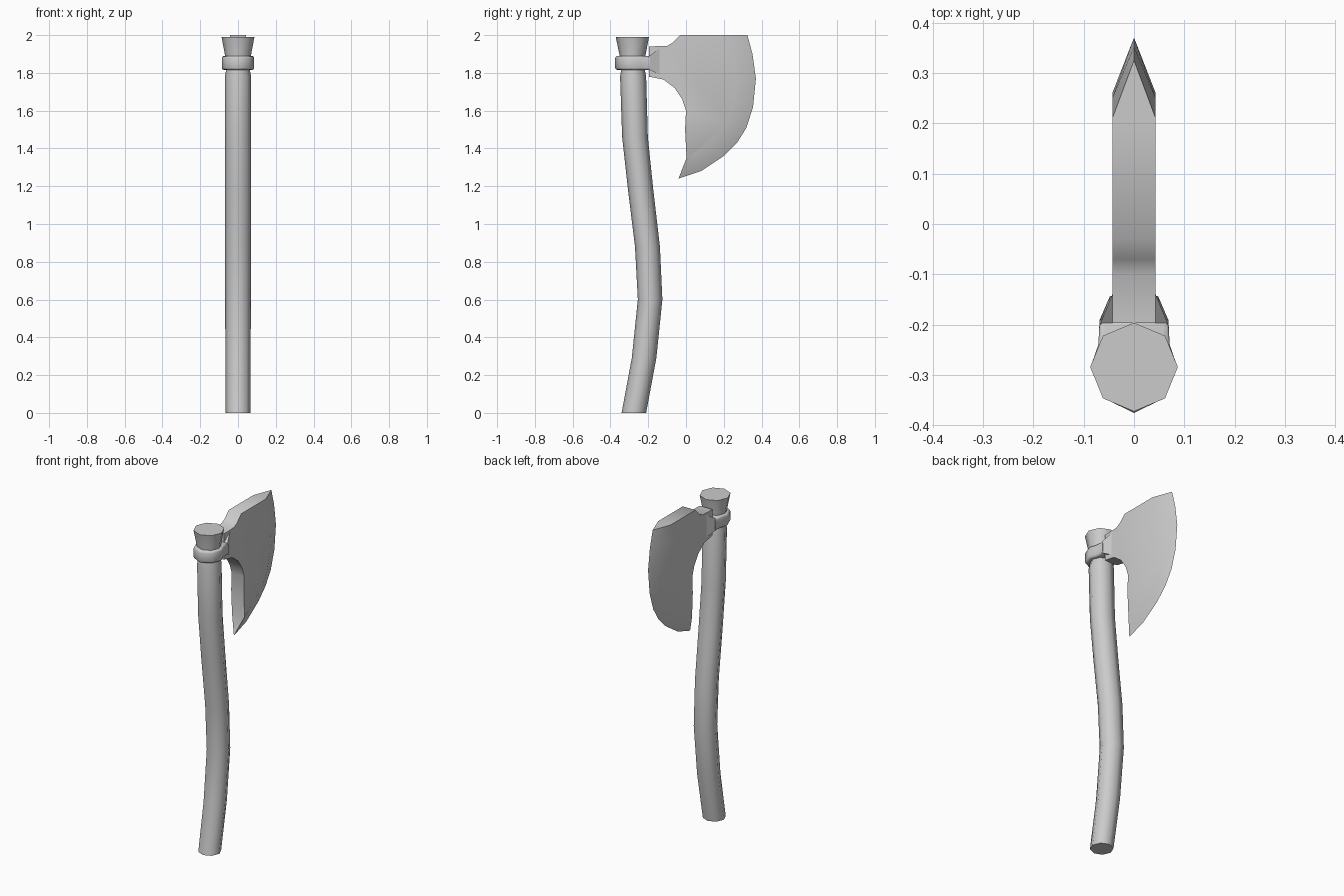
import bpy, bmesh, math

cube = bpy.data.objects.get("Cube")
if cube:
    bpy.data.objects.remove(cube, do_unlink=True)

GREY = (0.6, 0.6, 0.6, 1)
grey = bpy.data.materials.new("plain_grey")
grey.use_nodes = True
grey.diffuse_color = GREY
grey.node_tree.nodes["Principled BSDF"].inputs["Base Color"].default_value = GREY


def finish(name, bm, angle):
    bmesh.ops.recalc_face_normals(bm, faces=bm.faces)
    mesh = bpy.data.meshes.new(name)
    bm.to_mesh(mesh)
    bm.free()
    mesh.materials.append(grey)
    obj = bpy.data.objects.new(name, mesh)
    bpy.context.collection.objects.link(obj)
    bpy.ops.object.select_all(action='DESELECT')
    obj.select_set(True)
    bpy.context.view_layer.objects.active = obj
    bpy.ops.object.shade_smooth_by_angle(angle=math.radians(angle))
    return obj


def octagon_loft(name, rings):
    """Skin eight-sided rings given as (y, z, x radius, y radius)."""
    bm = bmesh.new()
    loops = []
    for y, z, rx, ry in rings:
        turns = [math.tau * i / 8 for i in range(8)]
        loops.append([bm.verts.new((rx * math.cos(a), y + ry * math.sin(a), z)) for a in turns])
    for low, high in zip(loops, loops[1:]):
        for i in range(8):
            j = (i + 1) % 8
            bm.faces.new((low[i], low[j], high[j], high[i]))
    bm.faces.new(loops[0])
    bm.faces.new(loops[-1])
    return finish(name, bm, 50)


# Curved wooden shaft
octagon_loft("handle", [
    (-0.276, 0, 0.065, 0.065), (-0.222, 0.29, 0.067, 0.065),
    (-0.19, 0.6, 0.068, 0.065), (-0.204, 0.88, 0.069, 0.066),
    (-0.24, 1.18, 0.07, 0.067), (-0.27, 1.46, 0.07, 0.068),
    (-0.28, 1.78, 0.07, 0.069), (-0.281, 1.83, 0.06, 0.06)])

# Flared end above the collar
octagon_loft("handle_knob", [
    (-0.283, 1.87, 0.068, 0.068), (-0.283, 1.9, 0.07, 0.07),
    (-0.284, 1.99, 0.087, 0.088)])

# Collar wrapped around the shaft, narrowing into the blade neck
half = [(0, -0.375), (0.062, -0.345), (0.086, -0.283), (0.071, -0.24), (0.068, -0.19)]
outline = half + [(-x, y) for x, y in half[:0:-1]]
bm = bmesh.new()
base = bm.faces.new([bm.verts.new((x, y, 1.815)) for x, y in outline])
top = bmesh.ops.extrude_face_region(bm, geom=[base])["geom"]
bmesh.ops.translate(bm, vec=(0, 0, 0.075), verts=[v for v in top if isinstance(v, bmesh.types.BMVert)])
rims = [e for e in bm.edges if abs(e.verts[0].co.z - e.verts[1].co.z) < 0.001]
bmesh.ops.bevel(bm, geom=rims, offset=0.012, segments=2, profile=0.5, affect='EDGES')
finish("collar", bm, 50)

# Tapered cheeks joining collar and blade
bm = bmesh.new()
ends = []
for y, x, low, high in [(-0.2, 0.068, 1.82, 1.885), (-0.14, 0.043, 1.79, 1.93)]:
    ends.append([bm.verts.new(p) for p in [(-x, y, low), (x, y, low), (x, y, high), (-x, y, high)]])
for i in range(4):
    j = (i + 1) % 4
    bm.faces.new((ends[0][i], ends[0][j], ends[1][j], ends[1][i]))
for end in ends:
    bm.faces.new(end)
finish("neck_cheeks", bm, 40)

# Blade: flat sides, thick back, bevel down to a sharp curved edge; points are (y, z)
back = [(-0.005, 1.5), (0, 1.6), (-0.02, 1.66), (-0.06, 1.72), (-0.12, 1.765), (-0.197, 1.78),
        (-0.197, 1.94), (-0.1, 1.943), (-0.07, 1.96), (-0.03, 2.0)]
shoulder = [(0.21, 2.0), (0.25, 1.9), (0.26, 1.77), (0.25, 1.65), (0.22, 1.54),
            (0.17, 1.47), (0.11, 1.42), (0.05, 1.38), (0.003, 1.35)]
edge = [(0.325, 2.0), (0.352, 1.9), (0.37, 1.77), (0.355, 1.62), (0.32, 1.51),
        (0.27, 1.43), (0.2, 1.36), (0.08, 1.28), (-0.04, 1.24)]
bm = bmesh.new()
body = back + shoulder
sides = [[bm.verts.new((x, y, z)) for y, z in body] for x in (-0.043, 0.043)]
sharp = [bm.verts.new((0, y, z)) for y, z in edge]
a, b = sides
n = len(back)
for side in sides:
    bm.faces.new(side)
    inner = side[n:]
    for i in range(len(edge) - 1):
        bm.faces.new((inner[i], inner[i + 1], sharp[i + 1], sharp[i]))
for i in range(-1, n):
    bm.faces.new((a[i], a[i + 1], b[i + 1], b[i]))
bm.faces.new((a[n], b[n], sharp[0]))
bm.faces.new((a[-1], b[-1], sharp[-1]))
finish("blade", bm, 45)
